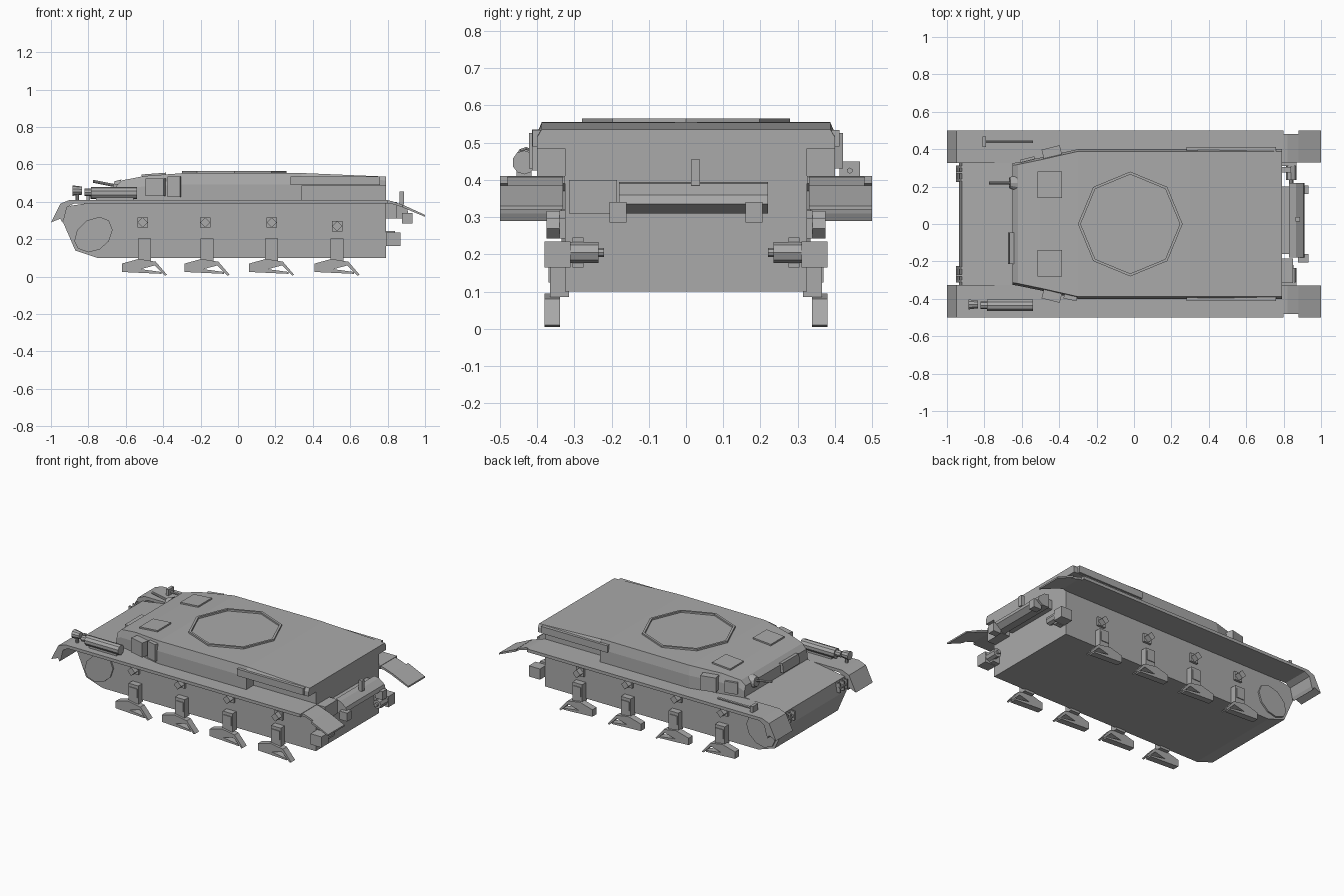
import bpy, bmesh, math
from mathutils import Vector, Matrix

cube = bpy.data.objects.get("Cube")
if cube:
    bpy.data.objects.remove(cube, do_unlink=True)

grey = bpy.data.materials.new("hull grey")
grey.use_nodes = True
grey.diffuse_color = (0.4, 0.4, 0.4, 1)
grey.node_tree.nodes["Principled BSDF"].inputs["Base Color"].default_value = (0.4, 0.4, 0.4, 1)


def finish(name, bm):
    bmesh.ops.recalc_face_normals(bm, faces=bm.faces)
    mesh = bpy.data.meshes.new(name)
    bm.to_mesh(mesh)
    bm.free()
    mesh.materials.append(grey)
    ob = bpy.data.objects.new(name, mesh)
    bpy.context.collection.objects.link(ob)
    return ob


def loft(name, rings):
    """Skin a row of equal closed sections and cap both ends."""
    bm = bmesh.new()
    rows = [[bm.verts.new(p) for p in ring] for ring in rings]
    n = len(rows[0])
    for a, b in zip(rows, rows[1:]):
        for i in range(n):
            j = (i + 1) % n
            bm.faces.new((a[i], a[j], b[j], b[i]))
    bm.faces.new(rows[0])
    bm.faces.new(rows[-1])
    return finish(name, bm)


def prism(name, profile, y0, y1):
    return loft(name, [[(x, y, z) for x, z in profile] for y in (y0, y1)])


def box(name, centre, size, rot=(0, 0, 0)):
    bm = bmesh.new()
    bmesh.ops.create_cube(bm, size=1, matrix=Matrix.Diagonal((*size, 1)))
    ob = finish(name, bm)
    ob.location, ob.rotation_euler = centre, rot
    return ob


def rod(name, a, b, r, sides=12, r2=None):
    a, b = Vector(a), Vector(b)
    bm = bmesh.new()
    bmesh.ops.create_cone(bm, cap_ends=True, segments=sides, radius1=r,
                          radius2=r if r2 is None else r2, depth=(b - a).length)
    ob = finish(name, bm)
    ob.location = (a + b) / 2
    ob.rotation_euler = (b - a).to_track_quat('Z', 'Y').to_euler()
    return ob


# Lower hull with sloping nose
prism("lower_hull", [(-.66, .415), (-.92, .375), (-.935, .29), (-.87, .14), (-.75, .1),
                     (.79, .1), (.79, .42)], -.325, .325)


# Upper hull: sections along x as (x, half width, base, roof height)
def section(x, w, base, top):
    half = [(w, base), (w, base + .6 * (top - base)), (w - .012, top)]
    return [(x, y, z) for y, z in half] + [(x, -y, z) for y, z in reversed(half)]


loft("superstructure", [section(*s) for s in (
    (-.65, .325, .4, .485), (-.62, .33, .4, .515), (-.5, .355, .4, .538),
    (-.3, .4, .4, .553), (.3, .4, .4, .555), (.34, .4, .4, .554))])
loft("engine_deck", [section(*s) for s in ((.34, .4, .485, .554), (.79, .4, .485, .535))])
box("engine_bay", (.565, 0, .45), (.45, .65, .12))

# Roof ring and crew hatches
ring = []
for r, z in ((.28, .55), (.28, .565), (.265, .565), (.265, .55)):
    ring.append([(-.02 + r * math.cos(k * math.pi / 4), r * math.sin(k * math.pi / 4), z)
                 for k in range(8)])
bm = bmesh.new()
rows = [[bm.verts.new(p) for p in row] for row in ring]
for q in range(4):
    a, b = rows[q], rows[(q + 1) % 4]
    for i in range(8):
        j = (i + 1) % 8
        bm.faces.new((a[i], a[j], b[j], b[i]))
finish("turret_ring", bm)

for side, s in (("left", 1), ("right", -1)):
    def both(a, b):
        return sorted((s * a, s * b))

    box("crew_hatch_" + side, (-.45, s * .21, .545), (.13, .14, .012), (0, -.075, 0))

    # Track guard, front and rear flaps
    prism("fender_" + side, [(-1, .29), (-.95, .39), (-.9, .41), (.8, .41), (.8, .39),
                             (-.88, .39), (-.915, .37), (-.93, .31), (-.94, .29), (-.95, .31)],
          *both(.325, .5))
    prism("rear_flap_hinge_" + side, [(.78, .41), (.82, .405), (.89, .38), (.89, .368),
                                      (.82, .39), (.78, .39)], *both(.33, .48))
    prism("rear_flap_" + side, [(.88, .385), (1, .33), (1, .32), (.88, .37)], *both(.33, .5))

    # Drive cover and intake panel
    prism("drive_cover_" + side, [(-.875, .19), (-.86, .25), (-.81, .3), (-.74, .32), (-.69, .3),
                                  (-.67, .25), (-.69, .19), (-.74, .145), (-.8, .13),
                                  (-.855, .15)], *both(.3, .335))
    box("intake_panel_" + side, (.52, s * .4, .512), (.48, .024, .045))

    # Side vision block on the tapered wall
    box("side_visor_" + side, (-.44, s * .385, .478), (.1, .05, .095), (0, 0, s * .24))
    if s > 0:
        box("side_port_left", (-.57, .345, .465), (.08, .015, .075), (0, 0, .24))
    else:
        box("side_port_right", (-.34, -.393, .48), (.07, .025, .11), (0, 0, -.24))

    # Suspension units
    for i, x in enumerate((-.5, -.165, .18, .53)):
        tag = "%s_%d" % (side, i + 1)
        box("axle_bracket_" + tag, (x, s * .34, .145), (.07, .05, .12))
        box("axle_cap_" + tag, (x, s * .335, .155), (.055, .07, .06))
        swing = [(-.12, .025), (-.12, .07), (-.03, .095), (.06, .08), (.12, .01),
                 (.11, .005), (.055, .06), (-.02, .04), (.09, .025), (.09, .015)]
        prism("swing_arm_" + tag, [(x + a, b) for a, b in swing], *both(.338, .38))
        z = .27 if i == 3 else .29
        box("bump_stop_base_" + tag, (x - .01 * (i < 2), s * .33, z), (.055, .02, .055))
        rod("bump_stop_" + tag, (x - .01 * (i < 2), s * .33, z),
            (x - .01 * (i < 2), s * .375, z), .027, 4)

    # Idler mounts at the rear, towing lugs at the nose
    box("idler_block_" + side, (.83, s * .345, .2), (.08, .07, .07))
    rod("idler_axle_" + side, (.84, s * .235, .205), (.84, s * .32, .205), .028, 8)
    rod("idler_pin_" + side, (.84, s * .22, .205), (.84, s * .24, .205), .012, 8)
    box("idler_arm_" + side, (.81, s * .29, .205), (.06, .03, .08))
    for y in (.235, .275, .305):
        box("tow_lug_%s_%d" % (side, y * 1000), (-.93, s * y, .34), (.045, .012, .06))
    rod("tow_pin_" + side, (-.943, s * .225, .34), (-.943, s * .312, .34), .009, 8)

    # Exhaust supports
    box("exhaust_bracket_" + side, (.905, s * .183, .313), (.055, .046, .055))

# Exhaust silencer, side box and pipe
prism("silencer", [(.83, .395), (.865, .39), (.905, .36), (.912, .335), (.88, .31),
                   (.83, .31)], -.18, .22)
box("silencer_mount", (.815, .02, .35), (.06, .36, .06))
box("rear_box", (.82, -.25, .355), (.06, .13, .09))
box("exhaust_pipe", (.875, .025, .42), (.024, .024, .07))

# Front plate fittings: driver visor and gun mount
box("driver_visor", (-.65, -.13, .465), (.04, .17, .06), (0, .15, 0))
rod("gun_mount", (-.63, .22, .475), (-.665, .22, .48), .045, 12, .03)
rod("gun_barrel", (-.65, .22, .485), (-.775, .22, .51), .008, 8)

# Fender stowage: canister, headlamp and tool
rod("canister", (-.785, -.435, .447), (-.54, -.435, .447), .032, 10)
box("canister_rest", (-.66, -.435, .42), (.2, .04, .03))
rod("canister_nozzle", (-.82, -.435, .45), (-.78, -.435, .45), .02, 8)
rod("lamp_stem", (-.86, -.43, .4), (-.86, -.43, .45), .01, 8)
rod("lamp", (-.885, -.43, .46), (-.835, -.43, .46), .028, 10, .022)
rod("tool_handle", (-.8, .44, .425), (-.54, .44, .425), .008, 6)
box("tool_head", (-.8, .44, .43), (.02, .055, .04))
